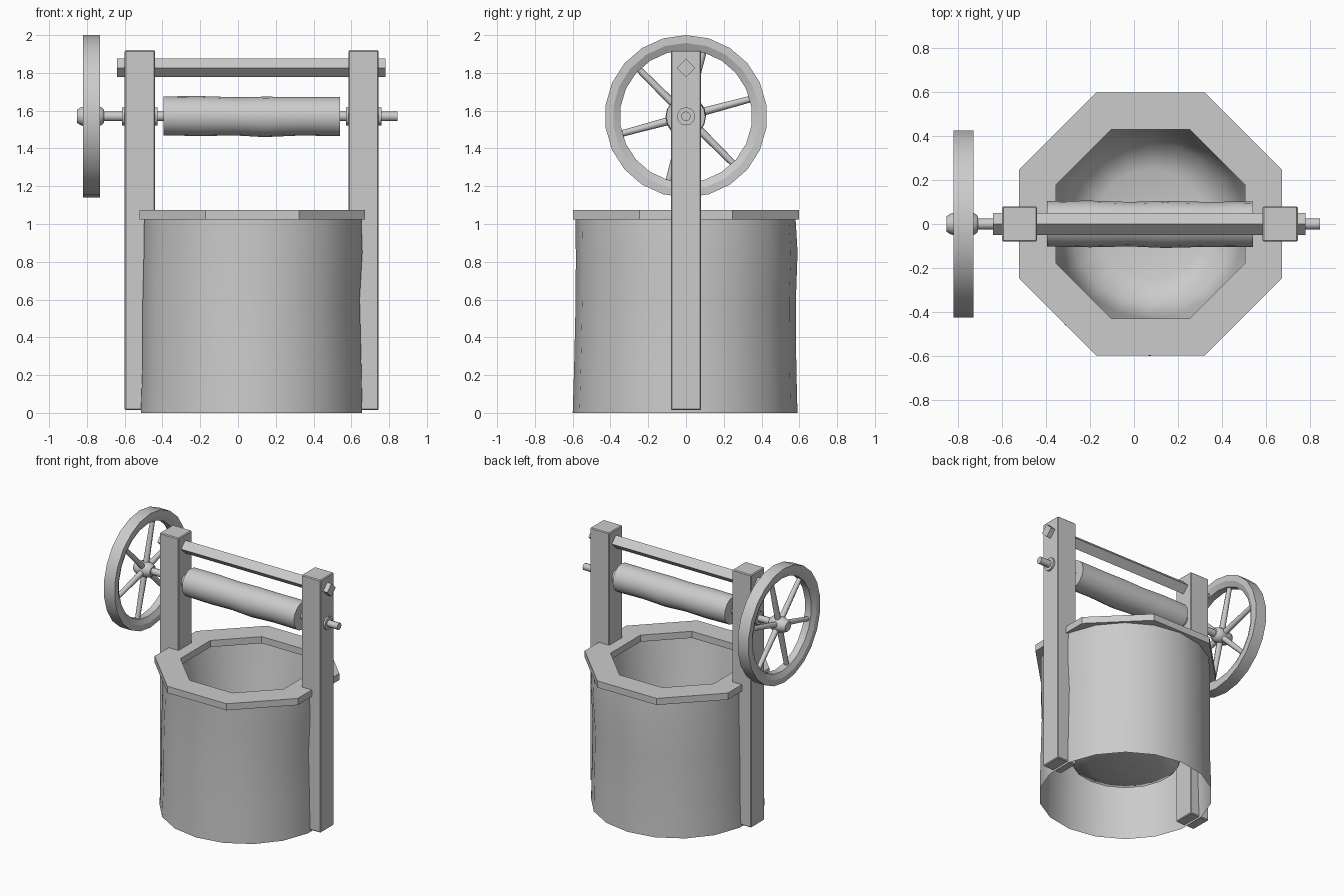
import bpy, bmesh, math, random
from mathutils import Matrix, Vector

if "Cube" in bpy.data.objects:
    bpy.data.objects.remove(bpy.data.objects["Cube"])

random.seed(4)
CX = 0.075      # centre of the well shaft and frame
AZ = 1.57       # axle height
TO_X = Matrix.Rotation(math.pi / 2, 4, 'Y')


def finish(name, bm, smooth=None, bevel=0):
    bmesh.ops.recalc_face_normals(bm, faces=bm.faces)
    me = bpy.data.meshes.new(name)
    bm.to_mesh(me)
    bm.free()
    ob = bpy.data.objects.new(name, me)
    bpy.context.collection.objects.link(ob)
    if bevel:
        m = ob.modifiers.new("worn_edges", 'BEVEL')
        m.width, m.segments = bevel, 1
    if smooth:
        bpy.ops.object.select_all(action='DESELECT')
        bpy.context.view_layer.objects.active = ob
        ob.select_set(True)
        bpy.ops.object.shade_smooth_by_angle(angle=math.radians(smooth))
    return ob


def lathe(name, profile, n, matrix, closed=False, caps=False, smooth=None, phase=0.0, wobble=0.0):
    """Spin (radius, height) points round z, then place with matrix."""
    bm = bmesh.new()
    rings = []
    for r, h in profile:
        dx, dy = (random.uniform(-wobble, wobble) for _ in range(2))
        rings.append([bm.verts.new(matrix @ Vector((
            r * math.cos(2 * math.pi * (i + phase) / n) + dx,
            r * math.sin(2 * math.pi * (i + phase) / n) + dy, h))) for i in range(n)])
    pairs = list(zip(rings, rings[1:]))
    if closed:
        pairs.append((rings[-1], rings[0]))
    for a, b in pairs:
        for i in range(n):
            j = (i + 1) % n
            bm.faces.new((a[i], a[j], b[j], b[i]))
    if caps:
        bm.faces.new(rings[0])
        bm.faces.new(rings[-1])
    return finish(name, bm, smooth)


def rod(name, x0, x1, r, n, z=AZ, phase=0.0, smooth=None):
    """Solid bar running along x."""
    return lathe(name, [(r, x0), (r, x1)], n, Matrix.Translation((0, 0, z)) @ TO_X,
                 caps=True, phase=phase, smooth=smooth)


def box(name, lo, hi, bevel=0):
    bm = bmesh.new()
    bmesh.ops.create_cube(bm, size=1)
    for v in bm.verts:
        v.co = [(a + b) / 2 + c * (b - a) for a, b, c in zip(lo, hi, v.co)]
    return finish(name, bm, bevel=bevel)


# Well wall: open outer shell, slightly uneven
well = Matrix.Translation((CX, 0, 0))
lathe("well_wall", [(0.595, 0), (0.588, 0.25), (0.583, 0.6), (0.587, 0.85), (0.583, 1.035)],
      18, well, smooth=50, phase=0.5, wobble=0.006)

# Tapered inner basin with a floor
lathe("well_basin", [(0.5, 1.035), (0.43, 0.6), (0.37, 0.27), (0.25, 0.23), (0.08, 0.22)],
      18, well, smooth=70, phase=0.5).data.update()
lathe("basin_floor", [(0.08, 0.22), (0.001, 0.22)], 18, well, phase=0.5)

# Octagonal rim of planks
k = 1 / math.cos(math.pi / 8)
lathe("well_rim", [(0.597 * k, 1.025), (0.597 * k, 1.075), (0.43 * k, 1.075), (0.43 * k, 1.025)],
      8, well, closed=True, phase=0.5)

# Posts with collars on both faces
for side, x0, x1 in (("left", -0.60, -0.44), ("right", 0.585, 0.745)):
    box(side + "_post", (x0, -0.08, 0.015), (x1, 0.08, 1.92), bevel=0.006)
    rod(side + "_post_collar", x0 - 0.014, x1 + 0.014, 0.048, 12, smooth=40)

# Crossbar set on edge, as a diamond
rod("crossbar", -0.64, 0.78, 0.049, 4, z=1.827)

# Axle and winding drum
rod("axle", -0.84, 0.845, 0.026, 8, smooth=50)
lathe("winding_drum",
      [(0.103, -0.395), (0.106, -0.2), (0.101, -0.02), (0.107, 0.14), (0.102, 0.33), (0.104, 0.54)],
      16, Matrix.Translation((0, 0, AZ)) @ TO_X, caps=True, smooth=40, wobble=0.003)

# Hand wheel: rim, hub and six spokes
WX = -0.775
wheel = Matrix.Translation((WX, 0, AZ)) @ TO_X
lathe("wheel_rim", [(0.43, -0.045), (0.43, 0.045), (0.388, 0.045), (0.35, 0.026),
                    (0.35, -0.026), (0.388, -0.045)], 22, wheel, closed=True, smooth=25)
lathe("wheel_hub", [(0.035, -0.077), (0.046, -0.06), (0.055, -0.03), (0.055, 0.03),
                    (0.046, 0.055), (0.035, 0.065)], 12, wheel, caps=True, smooth=35)
for i in range(6):
    a = math.radians(15 + 60 * i)
    turn = Matrix.Translation((WX, 0, AZ)) @ Matrix.Rotation(a - math.pi / 2, 4, 'X')
    lathe(f"wheel_spoke_{i + 1}", [(0.022, 0.03), (0.017, 0.365)], 8, turn, caps=True, smooth=50)
